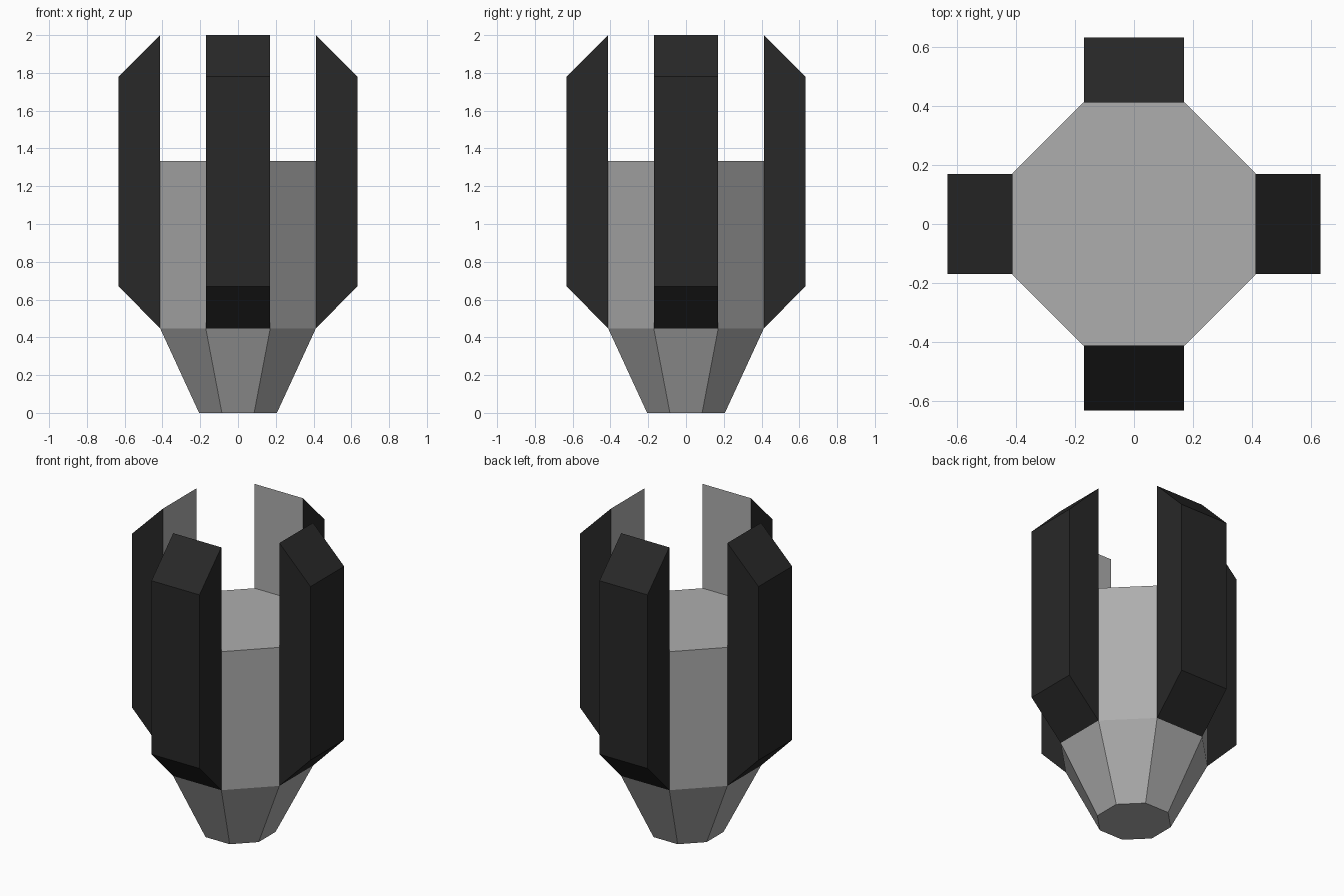
import bpy, bmesh, math
from mathutils import Matrix

if "Cube" in bpy.data.objects:
    bpy.data.objects.remove(bpy.data.objects["Cube"])


def material(name, value):
    m = bpy.data.materials.new(name)
    m.diffuse_color = (value, value, value, 1)
    m.use_nodes = True
    m.node_tree.nodes["Principled BSDF"].inputs["Base Color"].default_value = m.diffuse_color
    return m


grey = material("mid grey", 0.42)
black = material("near black", 0.021)

APOTHEM, HALF = 0.412, 0.17
Z_CONE, Z_BODY, Z_TOP = 0.447, 1.333, 2.0


def finish(name, bm, mats):
    bmesh.ops.recalc_face_normals(bm, faces=bm.faces)
    me = bpy.data.meshes.new(name)
    bm.to_mesh(me)
    bm.free()
    for m in mats:
        me.materials.append(m)
    ob = bpy.data.objects.new(name, me)
    bpy.context.collection.objects.link(ob)
    return ob


# Octagonal body with tapered foot
bm = bmesh.new()
rings = []
for apothem, z in ((0.206, 0), (APOTHEM, Z_CONE), (APOTHEM, Z_BODY)):
    r = apothem / math.cos(math.pi / 8)
    rings.append([bm.verts.new((r * math.cos(a), r * math.sin(a), z))
                  for a in (math.pi / 8 + i * math.pi / 4 for i in range(8))])
for lo, hi in zip(rings, rings[1:]):
    for i in range(8):
        j = (i + 1) % 8
        bm.faces.new((lo[i], lo[j], hi[j], hi[i]))
bm.faces.new(rings[0])
bm.faces.new(rings[-1])
finish("body", bm, [grey])

# Four bevelled side fins, black outside with a grey inner face
profile = ((APOTHEM, Z_CONE), (0.632, 0.67), (0.632, 1.78), (APOTHEM, Z_TOP))
for k, side in enumerate(("right", "back", "left", "front")):
    bm = bmesh.new()
    face = bm.faces.new([bm.verts.new((x, -HALF, z)) for x, z in profile])
    ext = bmesh.ops.extrude_face_region(bm, geom=[face], use_keep_orig=True)
    moved = [g for g in ext["geom"] if isinstance(g, bmesh.types.BMVert)]
    bmesh.ops.translate(bm, verts=moved, vec=(0, 2 * HALF, 0))
    for f in bm.faces:
        f.material_index = int(all(v.co.x < APOTHEM + 0.01 for v in f.verts))
    bmesh.ops.rotate(bm, verts=bm.verts, matrix=Matrix.Rotation(k * math.pi / 2, 3, 'Z'))
    finish(side + "_fin", bm, [black, grey])
